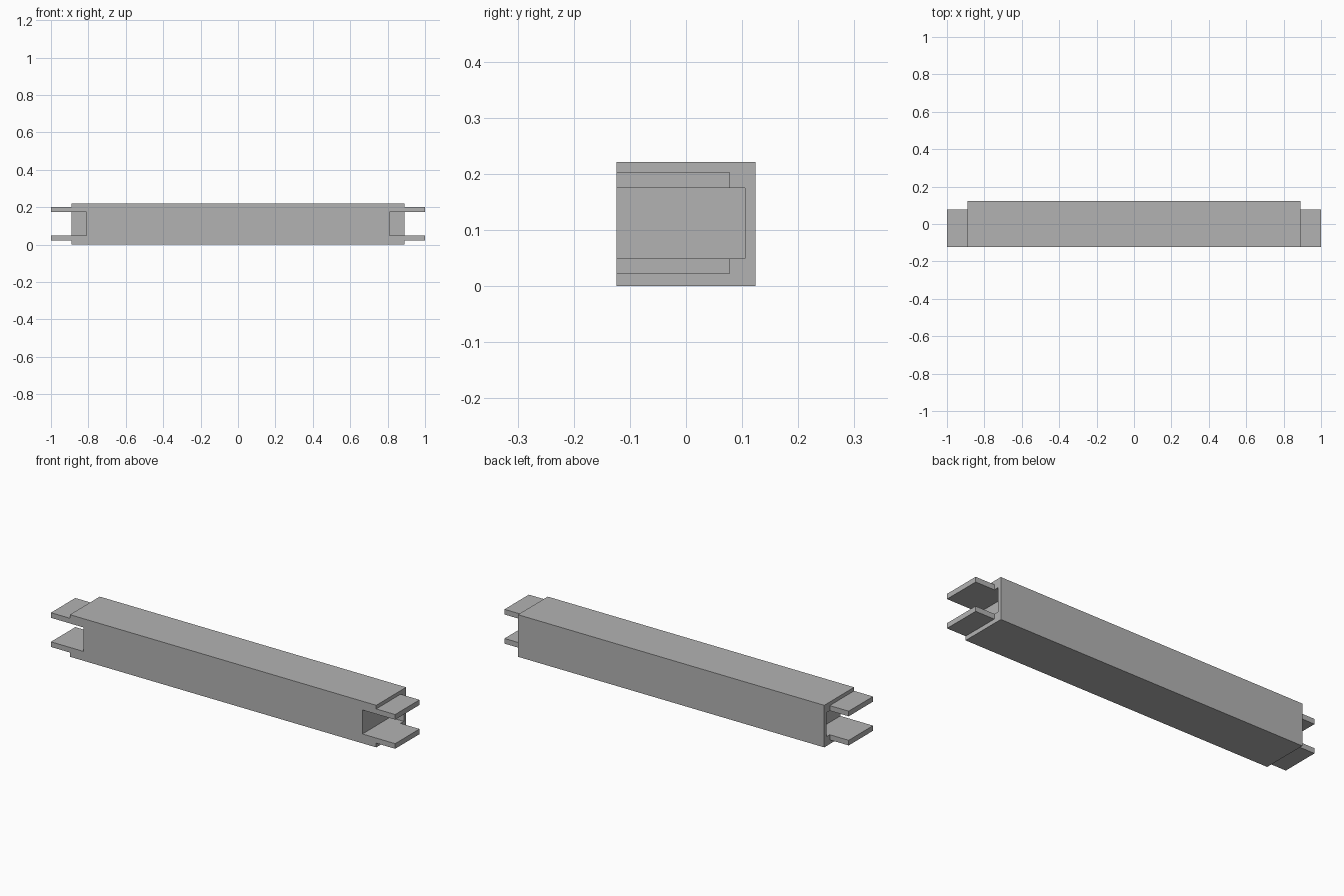
import bpy

# Remove the default object
default = bpy.data.objects.get("Cube")
if default:
    bpy.data.objects.remove(default, do_unlink=True)

# Single grey colour
grey = bpy.data.materials.new("plain grey")
grey.use_nodes = True
colour = (0.45, 0.45, 0.45, 1.0)
grey.diffuse_color = colour
grey.node_tree.nodes["Principled BSDF"].inputs["Base Color"].default_value = colour

BODY_END, TIP, NOTCH = 0.89, 1.0, 0.81
FRONT, BACK = -0.124, 0.124
HEIGHT = 0.221
LOW, HIGH = (0.022, 0.049), (0.175, 0.202)   # tongue height ranges


def box(name, x, y, z):
    """Axis-aligned box from (min, max) ranges."""
    bpy.ops.mesh.primitive_cube_add(size=1)
    ob = bpy.context.object
    ob.name = ob.data.name = name
    ranges = (x, y, z)
    for v in ob.data.vertices:
        v.co = [r[0] if c < 0 else r[1] for c, r in zip(v.co, ranges)]
    ob.data.materials.append(grey)
    return ob


def cut(target, cutter):
    mod = target.modifiers.new(cutter.name, "BOOLEAN")
    mod.operation = "DIFFERENCE"
    mod.solver = "EXACT"
    mod.object = cutter
    cutter.hide_render = True
    cutter.hide_set(True)


# Long beam
beam = box("beam", (-BODY_END, BODY_END), (FRONT, BACK), (0, HEIGHT))

for side, s in (("left", 1), ("right", -1)):
    # Socket open to the front and the end, with a thin wall behind
    socket = box(side + "_socket_cutter", sorted((s * NOTCH, s * 1.1)),
                 (FRONT - 0.1, 0.105), (LOW[1], HIGH[0]))
    cut(beam, socket)
    # Pair of tongues above and below the socket
    for level, z in (("lower", LOW), ("upper", HIGH)):
        box(f"{side}_{level}_tongue", sorted((s * BODY_END, s * TIP)),
            (FRONT, 0.078), z)

# Apply the cuts and drop the cutters
bpy.context.view_layer.objects.active = beam
for mod in list(beam.modifiers):
    cutter = mod.object
    with bpy.context.temp_override(object=beam, active_object=beam):
        bpy.ops.object.modifier_apply(modifier=mod.name)
    bpy.data.objects.remove(cutter, do_unlink=True)
